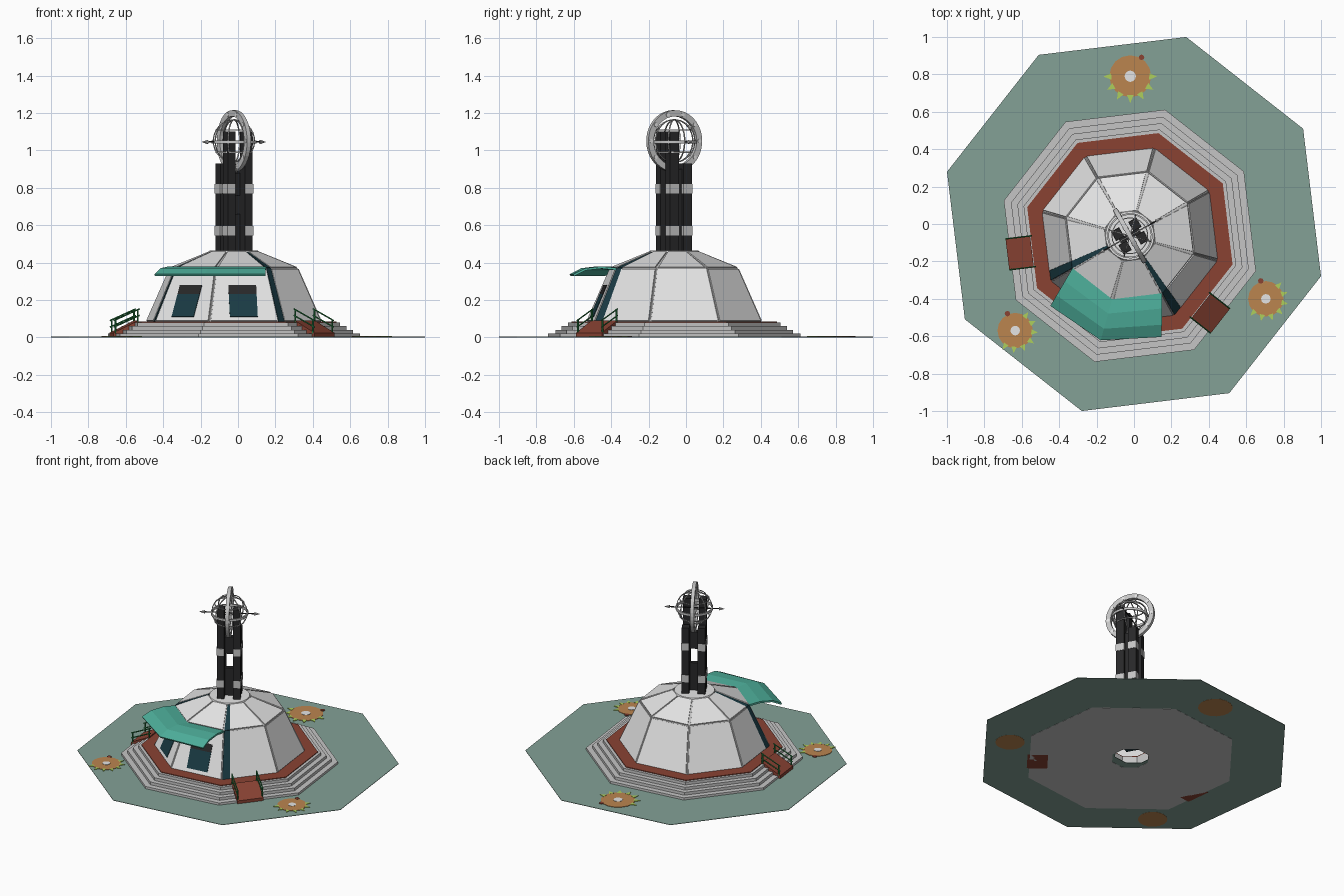
import bpy, bmesh, math
from mathutils import Vector, Matrix

if "Cube" in bpy.data.objects:
    bpy.data.objects.remove(bpy.data.objects["Cube"])

CX, CY = -0.022, -0.063          # centre of the building
PH = math.radians(29.4)          # angle of first octagon corner
E8 = math.pi / 4


def mat(name, r, g, b):
    m = bpy.data.materials.new(name)
    m.diffuse_color = (*[(c / 255) ** 2.2 for c in (r, g, b)], 1)
    m.use_nodes = True
    m.node_tree.nodes["Principled BSDF"].inputs["Base Color"].default_value = m.diffuse_color
    return m


GROUND = mat("lawn_green", 130, 160, 149)
WHITE = mat("panel_white", 228, 228, 228)
GREY = mat("stone_grey", 196, 196, 196)
RED = mat("terrace_red", 136, 68, 54)
TEAL = mat("awning_teal", 78, 172, 152)
BLACK = mat("column_black", 44, 44, 45)
GLASS = mat("dark_glass", 32, 62, 70)
RAIL = mat("rail_green", 42, 124, 66)
SOIL = mat("soil_brown", 186, 132, 80)
LEAF = mat("leaf_green", 172, 205, 92)


def mesh(name, verts, faces, m):
    me = bpy.data.meshes.new(name)
    me.from_pydata([tuple(v) for v in verts], [], faces)
    bm = bmesh.new()
    bm.from_mesh(me)
    bmesh.ops.recalc_face_normals(bm, faces=bm.faces)
    bm.to_mesh(me)
    bm.free()
    me.materials.append(m)
    ob = bpy.data.objects.new(name, me)
    bpy.context.collection.objects.link(ob)
    return ob


def lathe(name, prof, m, n=8, phase=PH, c=(CX, CY, 0), closed=True):
    """Turn (radius, z) points round z; closed joins last to first."""
    p = len(prof)
    verts = [(c[0] + r * math.cos(phase + i * math.tau / n),
              c[1] + r * math.sin(phase + i * math.tau / n), c[2] + z)
             for i in range(n) for r, z in prof]
    faces = [(i * p + j, (i + 1) % n * p + j, (i + 1) % n * p + (j + 1) % p, i * p + (j + 1) % p)
             for i in range(n) for j in range(p if closed else p - 1)]
    return mesh(name, verts, faces, m)


def ring(name, r0, r1, z0, z1, m, **k):
    return lathe(name, [(r0, z0), (r1, z0), (r1, z1), (r0, z1)], m, **k)


def pt(a, r, z, t=0):
    """Point at angle a, distance r, sideways shift t."""
    return Vector((CX + r * math.cos(a) - t * math.sin(a), CY + r * math.sin(a) + t * math.cos(a), z))


def slab(name, lo, hi, m):
    """Prism between two matching outlines."""
    n = len(lo)
    faces = [tuple(range(n)), tuple(range(n, 2 * n))]
    faces += [(i, (i + 1) % n, (i + 1) % n + n, i + n) for i in range(n)]
    return mesh(name, lo + hi, faces, m)


def rod(name, a, b, r, m, r2=None, n=6):
    a, b = Vector(a), Vector(b)
    bm = bmesh.new()
    M = Matrix.Translation((a + b) / 2) @ (b - a).to_track_quat('Z', 'Y').to_matrix().to_4x4()
    bmesh.ops.create_cone(bm, cap_ends=True, segments=n, radius1=r,
                          radius2=r if r2 is None else r2, depth=(b - a).length, matrix=M)
    me = bpy.data.meshes.new(name)
    bm.to_mesh(me)
    bm.free()
    me.materials.append(m)
    bpy.context.collection.objects.link(bpy.data.objects.new(name, me))


# Lawn, steps and terrace, with an opening in the middle
ring("lawn", 0.13, 1.038, 0.001, 0.004, GROUND, c=(0, 0, 0), phase=PH)
for i, r in enumerate((0.70, 0.66, 0.625, 0.59)):
    ring(f"step_{i}", 0.125, r, 0.02 * i, 0.02 * (i + 1), GREY)
ring("terrace", 0.125, 0.57, 0.08, 0.085, RED)

# Dome shell
TIERS = [((0.483, 0.085), (0.352, 0.37)), ((0.352, 0.37), (0.135, 0.455))]
lathe("dome_shell", [(0.483, 0.085), (0.352, 0.37), (0.135, 0.455)], GREY, closed=False)
lathe("dome_cap", [(0.135, 0.452), (0.13, 0.464), (0.001, 0.466), (0.001, 0.452)], WHITE, n=24)


def plate(name, k, tier, corners, d0, d1, m):
    """Thin plate on dome face k, corners as (u, v) over the face."""
    (r0, z0), (r1, z1) = TIERS[tier]
    a, b = PH + k * E8, PH + (k + 1) * E8
    A, B, C, D = pt(a, r0, z0), pt(b, r0, z0), pt(b, r1, z1), pt(a, r1, z1)
    nrm = (B - A).cross(D - A).normalized()
    q = [A.lerp(B, u).lerp(D.lerp(C, u), v) for u, v in corners]
    slab(name, [p + nrm * d0 for p in q], [p + nrm * d1 for p in q], m)


for k in range(8):
    for t, g in ((0, 0.018), (1, 0.035)):
        u0, u1 = g, 1 - g
        # faces beside the glazed front leave room for a glass slit
        if k == 3:
            u1 = 0.86
        if k == 6:
            u0 = 0.14
        plate(f"dome_panel_{k}_{t}", k, t, [(u0, .01), (u1, .01), (u1, .98), (u0, .98)], -.004, .006, WHITE)
        if k in (3, 6):
            s = (u1, 1) if k == 3 else (0, u0)
            plate(f"glass_slit_{k}_{t}", k, t, [(s[0], 0), (s[1], 0), (s[1], 1), (s[0], 1)], -.002, .003, GLASS)

# Windows in the two front faces
for k in (4, 5):
    def span(v0, v1, w=0.15):
        h = [w / 2 / (0.37 + (0.27 - 0.37) * v) for v in (v0, v1)]
        return [(.5 - h[0], v0), (.5 + h[0], v0), (.5 + h[1], v1), (.5 - h[1], v1)]
    plate(f"window_{k}", k, 0, span(.08, .5), .004, .009, GLASS)
    plate(f"window_top_{k}", k, 0, span(.5, .67), .004, .009, BLACK)

# Awning over the front: profile is (reach, height), swept over two faces
prof = [(0, .372), (.35, .38), (.72, .37), (1, .338)]
mid = PH + 5 * E8
verts, faces = [], []
for s in (-1, 0, 1):
    for f, z in prof:
        a, b = pt(mid + s * E8, .352, z), pt(mid + s * math.radians(33), .58 if s == 0 else .567, z)
        verts.append(a.lerp(b, f))
for i in range(2):
    faces += [(4 * i + j, 4 * i + j + 1, 4 * i + j + 5, 4 * i + j + 4) for j in range(3)]
awning = mesh("awning", verts, faces, TEAL)
sol = awning.modifiers.new("thickness", 'SOLIDIFY')
sol.thickness = 0.012

# Ramps with handrails
for name, k, off in (("left", 3, 0.02), ("right", 6, -0.06)):
    a = PH + (k + .5) * E8
    outline = [(.662, 0), (.662, .025), (.53, .09), (.53, 0)]
    slab(f"{name}_ramp", [pt(a, r, z, off - .087) for r, z in outline],
         [pt(a, r, z, off + .087) for r, z in outline], RED)
    for j, side in enumerate((-.083, .083)):
        t = off + side
        for p, (r, z) in enumerate(((.65, .02), (.53, .08))):
            rod(f"{name}_rail_post_{j}{p}", pt(a, r, z, t), pt(a, r, z + .072, t), .005, RAIL)
        for p, h in enumerate((.035, .07)):
            rod(f"{name}_rail_bar_{j}{p}", pt(a, .66, .02 + h, t), pt(a, .52, .083 + h, t), .004, RAIL)


# Tower: four black columns with pale bands, in the rotated frame
def block(name, u, v, w, d, z0, z1, m):
    q = [(u - w, v - d), (u + w, v - d), (u + w, v + d), (u - w, v + d)]
    slab(name, [pt(PH, x, z0, y) for x, y in q], [pt(PH, x, z1, y) for x, y in q], m)


for s in (-1, 1):
    for n, v, top in (("front", -.042, 1.1), ("back", .04, .93)):
        block(f"column_{n}_{s}", .052 * s, v, .024, .027, .45, top, BLACK)
        for z in (.545, .77):
            block(f"column_band_{n}_{s}_{z}", .054 * s, v, .025, .029, z, z + .05, GREY)
    block(f"column_web_{s}", .045 * s, 0, .016, .05, .45, .9, BLACK)
for z0, z1 in ((.46, .66), (.76, .88)):
    block(f"column_bridge_{z0}", 0, 0, .05, .014, z0, z1, BLACK)
block("tower_foot", 0, 0, .075, .055, .1, .45, GLASS)

# Upright ring with round studs, standing across the tower
C = Vector((CX, CY, 1.05))
e1 = Vector((math.cos(PH), math.sin(PH), 0))
e2 = Vector((-math.sin(PH), math.cos(PH), 0))
UP = Vector((0, 0, 1))


def turned(axis):
    return Matrix.Translation(C) @ axis.to_track_quat('Z', 'Y').to_matrix().to_4x4()


big = ring("upright_ring", .132, .165, -.012, .012, GREY, n=40, c=(0, 0, 0))
big.matrix_world = turned(e1)
for i in range(10):
    a = math.tau * i / 10
    p = C + (e2 * math.cos(a) + UP * math.sin(a)) * .148
    rod(f"ring_stud_{i}", p - e1 * .014, p + e1 * .014, .011, WHITE, n=10)

# Globe cage: meridians, parallels and equator band
for i in range(4):
    a = PH + i * E8
    r = ring(f"globe_meridian_{i}", .112, .117, -.003, .003, GREY, n=28, c=(0, 0, 0))
    r.matrix_world = turned(Vector((math.cos(a), math.sin(a), 0)))
for z in (-.06, .06):
    r = math.sqrt(.115 ** 2 - z * z)
    ring(f"globe_parallel_{z}", r - .005, r, z - .003, z + .003, GREY, n=28, c=C)
ring("globe_equator", .112, .121, -.012, .004, GREY, n=28, c=C)

# Arrow shaft through the globe
A = C - UP * .005
rod("arrow_shaft", A - e1 * .18, A + e1 * .18, .004, BLACK)
for s in (-1, 1):
    rod(f"arrow_tip_{s}", A + e1 * s * .16, A + e1 * s * .195, .012, GREY, r2=.001)

# Flower beds with leaf tufts round the rim
for i, (x, y, r, out) in enumerate(((-.02, .79, .112, -1.57), (.705, -.4, .095, -.75), (-.635, -.57, .095, -.6))):
    rod(f"flower_bed_{i}", (x, y, 0), (x, y, .007), r, SOIL, n=16)
    rod(f"bed_stone_{i}", (x, y, 0.006), (x, y, .009), r * .27, WHITE, n=12)
    for j in range(7):
        a = out + (j - 3) * .52
        tri = [(r * 1.28, a), (r * .92, a + .17), (r * .92, a - .17)]
        q = [Vector((x + d * math.cos(b), y + d * math.sin(b), 0)) for d, b in tri]
        slab(f"leaf_{i}_{j}", [p + UP * .003 for p in q], [p + UP * .008 for p in q], LEAF)
    a = out + 2.6
    px, py = x + r * 1.05 * math.cos(a), y + r * 1.05 * math.sin(a)
    rod(f"flower_{i}", (px, py, .002), (px, py, .009), .015, RED, n=8)
